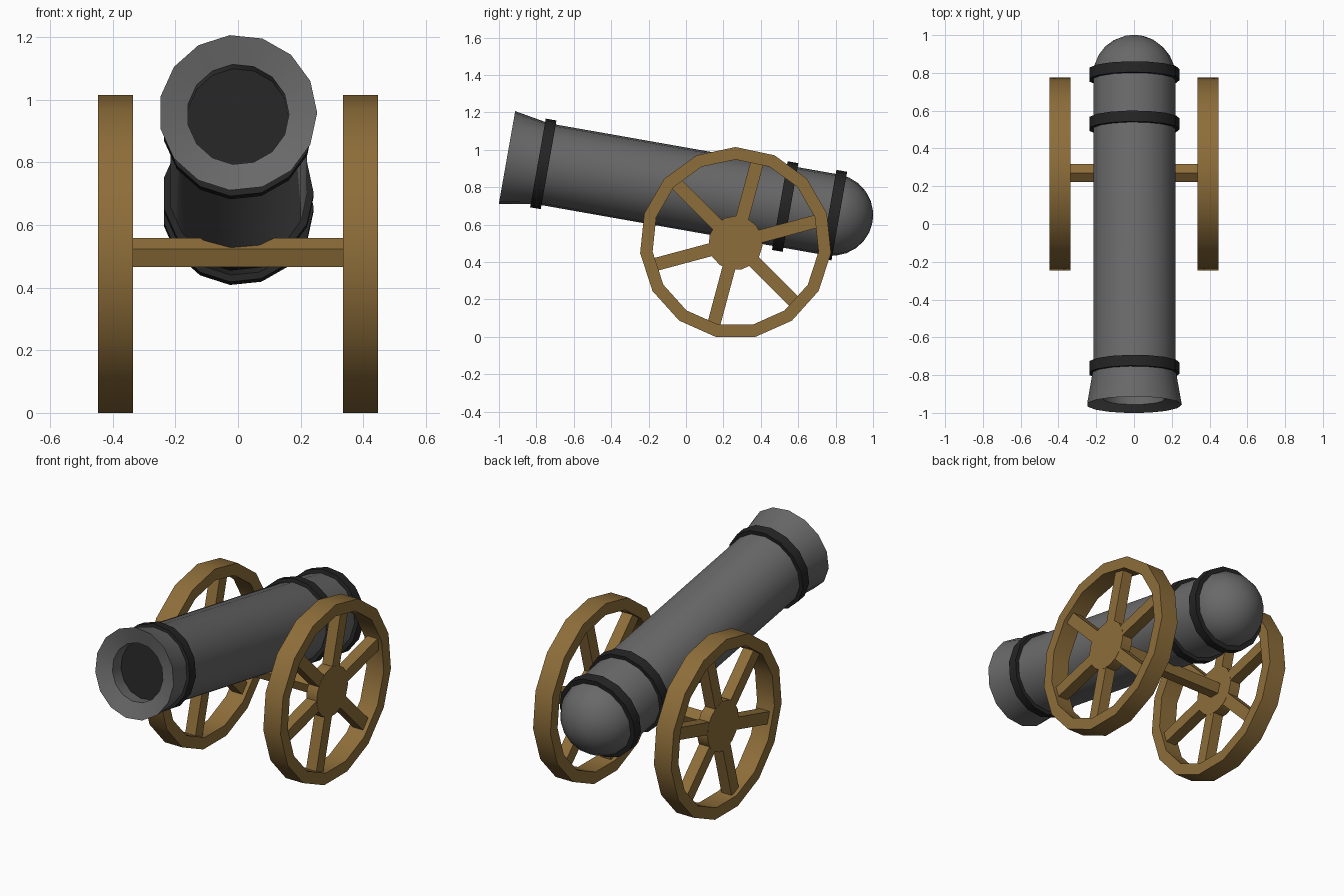
import bpy, bmesh, math
from mathutils import Matrix, Vector

if "Cube" in bpy.data.objects:
    bpy.data.objects.remove(bpy.data.objects["Cube"])

SIDES = 15


def material(name, rgb):
    m = bpy.data.materials.new(name)
    m.diffuse_color = (*rgb, 1)
    m.use_nodes = True
    m.node_tree.nodes["Principled BSDF"].inputs["Base Color"].default_value = m.diffuse_color
    return m


iron = material("grey iron", (0.14, 0.14, 0.14))
black = material("black iron", (0.018, 0.018, 0.018))
wood = material("brown wood", (0.27, 0.155, 0.042))


def finish(name, bm, mat, matrix=Matrix(), smooth=True, mirror=False):
    bm.transform(matrix)
    bmesh.ops.recalc_face_normals(bm, faces=bm.faces)
    me = bpy.data.meshes.new(name)
    bm.to_mesh(me)
    bm.free()
    me.materials.append(mat)
    ob = bpy.data.objects.new(name, me)
    bpy.context.collection.objects.link(ob)
    if smooth:
        bpy.ops.object.select_all(action='DESELECT')
        ob.select_set(True)
        bpy.context.view_layer.objects.active = ob
        bpy.ops.object.shade_smooth_by_angle(angle=math.radians(30))
    if mirror:
        ob.modifiers.new("Mirror", 'MIRROR').use_clip = False
    return ob


def lathe(profile, sides=SIDES, phase=0.0, closed=False):
    """Turn (radius, distance) points around the local Y axis."""
    bm = bmesh.new()
    rings = []
    for r, t in profile:
        if r < 1e-5:
            rings.append([bm.verts.new((0, t, 0))] * sides)
        else:
            rings.append([bm.verts.new((r * math.cos(a), t, r * math.sin(a)))
                          for a in (phase + math.tau * i / sides for i in range(sides))])
    pairs = list(zip(rings, rings[1:]))
    if closed:
        pairs.append((rings[-1], rings[0]))
    for a, b in pairs:
        for i in range(sides):
            j = (i + 1) % sides
            bm.faces.new(list(dict.fromkeys((a[i], a[j], b[j], b[i]))))
    return bm


# Barrel: tilted 10 degrees, muzzle up at the front, domed breech
tilt = Matrix.Translation((0, -0.957, 0.959)) @ Matrix.Rotation(math.radians(-10), 4, 'X')
R, BREECH, FLOOR = 0.22, 1.765, 0.11
dome = [(R * math.cos(k * math.pi / 12), BREECH + R * math.sin(k * math.pi / 12)) for k in range(6)]
barrel = [(0.163, FLOOR), (0.163, 0.03), (0.253, 0), (R, 0.19)] + dome + [(0, BREECH + R)]
finish("barrel", lathe(barrel), iron, tilt)

# Dark bottom of the bore
plug = [(0, FLOOR), (0.163, FLOOR), (0.163, FLOOR + 0.01), (0, FLOOR + 0.01)]
finish("bore_floor", lathe(plug), black, tilt)

# Reinforcing bands
for name, t in (("muzzle_band", 0.197), ("middle_band", 1.51), ("breech_band", 1.775)):
    w = 0.029
    band = [(0.20, t - w), (0.242, t - w), (0.242, t + w), (0.20, t + w)]
    finish(name, lathe(band, closed=True), black, tilt)

# Wheels: rim, hub and six spokes, mirrored to the left side
X0, X1 = 0.335, 0.447
XM = (X0 + X1) / 2
centre = Vector((0, 0.265, 0.502))
to_x = Matrix.Translation(centre) @ Matrix.Rotation(-math.pi / 2, 4, 'Z')
up = math.pi / 2
rim = [(0.446, X0), (0.513, X0), (0.513, X1), (0.446, X1)]
finish("wheel_rims", lathe(rim, phase=up, closed=True), wood, to_x, mirror=True)
hub = [(0, XM - 0.034), (0.145, XM - 0.034), (0.145, XM + 0.034), (0, XM + 0.034)]
finish("wheel_hubs", lathe(hub, phase=up), wood, to_x, mirror=True)

spokes = bmesh.new()
for k in range(6):
    m = (Matrix.Translation(centre) @ Matrix.Rotation(math.radians(15 + 60 * k), 4, 'X')
         @ Matrix.Translation((XM, 0.28, 0)) @ Matrix.Diagonal((0.066, 0.36, 0.07, 1)))
    bmesh.ops.create_cube(spokes, size=1, matrix=m)
finish("wheel_spokes", spokes, wood, smooth=False, mirror=True)

# Five-sided axle
axle = [(0, -XM), (0.051, -XM), (0.051, XM), (0, XM)]
finish("axle", lathe(axle, 5, up), wood,
       Matrix.Translation((0, 0.005, 0.006)) @ to_x, smooth=False)
